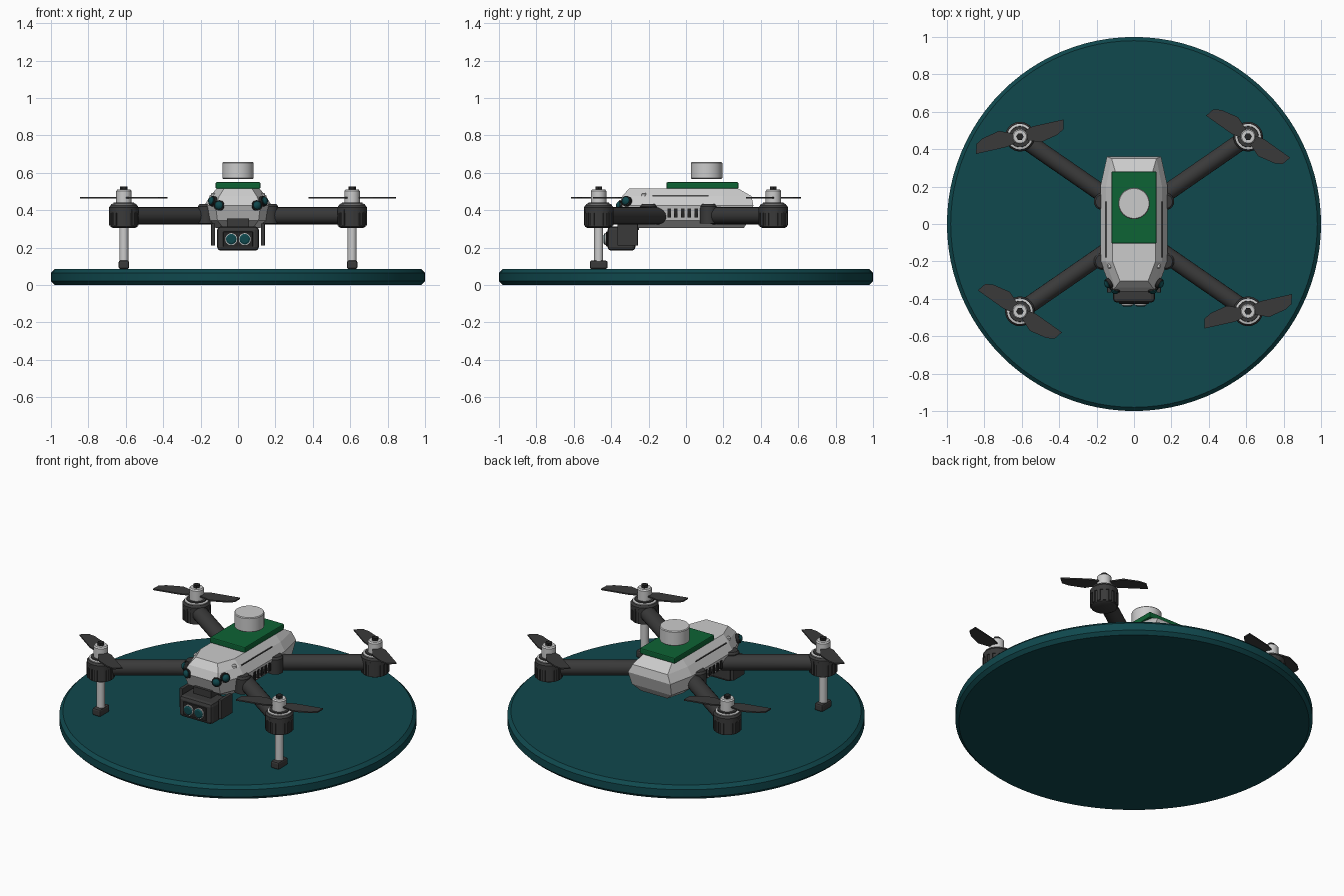
import bpy, bmesh, math
from mathutils import Vector, Matrix

cube = bpy.data.objects.get("Cube")
if cube:
    bpy.data.objects.remove(cube, do_unlink=True)


def material(name, rgb):
    m = bpy.data.materials.new(name)
    m.use_nodes = True
    m.diffuse_color = (*rgb, 1)
    m.node_tree.nodes["Principled BSDF"].inputs["Base Color"].default_value = (*rgb, 1)
    return m


SHELL = material("light grey", (0.6, 0.6, 0.6))
DARK = material("charcoal", (0.042, 0.042, 0.042))
BLACK = material("near black", (0.018, 0.018, 0.018))
TEAL = material("deep teal", (0.005, 0.065, 0.075))
GREEN = material("board green", (0.004, 0.125, 0.035))


def finish(bm, name, mat, matrix=Matrix(), smooth=True):
    bmesh.ops.recalc_face_normals(bm, faces=bm.faces)
    me = bpy.data.meshes.new(name)
    bm.to_mesh(me)
    bm.free()
    me.materials.append(mat)
    if smooth:
        me.shade_smooth()
        me.set_sharp_from_angle(angle=math.radians(32))
    ob = bpy.data.objects.new(name, me)
    ob.matrix_world = matrix
    bpy.context.collection.objects.link(ob)
    return ob


def loft(name, rings, mat, matrix=Matrix(), smooth=False):
    """Join equal-length loops of points and cap both ends."""
    bm = bmesh.new()
    loops = [[bm.verts.new(p) for p in ring] for ring in rings]
    n = len(loops[0])
    for a, b in zip(loops, loops[1:]):
        for i in range(n):
            j = (i + 1) % n
            bm.faces.new((a[i], a[j], b[j], b[i]))
    bm.faces.new(loops[0])
    bm.faces.new(loops[-1])
    return finish(bm, name, mat, matrix, smooth)


def lathe(name, profile, mat, loc=(0, 0, 0), axis=(0, 0, 1), segs=24):
    """Turn an (r, height) profile about an axis through loc."""
    rings = [[(r * math.cos(math.tau * i / segs), r * math.sin(math.tau * i / segs), h)
              for i in range(segs)] for r, h in profile]
    turn = Vector((0, 0, 1)).rotation_difference(Vector(axis)).to_matrix().to_4x4()
    return loft(name, rings, mat, Matrix.Translation(loc) @ turn, True)


def box(name, loc, size, mat, bevel=0.0, spin=0.0):
    bm = bmesh.new()
    bmesh.ops.create_cube(bm, size=1, matrix=Matrix.Diagonal((*size, 1)))
    if bevel:
        bmesh.ops.bevel(bm, geom=bm.edges[:], offset=bevel, segments=2,
                        profile=0.5, affect='EDGES')
    return finish(bm, name, mat, Matrix.Translation(loc) @ Matrix.Rotation(spin, 4, 'Z'), False)


# Landing pad
lathe("landing_pad", [(0.98, 0), (1, 0.02), (1, 0.065), (0.98, 0.085)], TEAL, segs=96)


# Faceted body shell, from horizontal outlines
def outline(z, half):
    return [(x, y, z) for x, y in half] + [(-x, y, z) for x, y in reversed(half)]


loft("body_shell", [
    outline(0.305, [(0.08, -0.26), (0.12, -0.2), (0.12, 0.2), (0.09, 0.31)]),
    outline(0.345, [(0.11, -0.33), (0.165, -0.2), (0.165, 0.2), (0.135, 0.335)]),
    outline(0.425, [(0.12, -0.36), (0.18, -0.2), (0.18, 0.2), (0.145, 0.36)]),
    outline(0.475, [(0.1, -0.34), (0.15, -0.2), (0.15, 0.2), (0.12, 0.35)]),
    outline(0.515, [(0.075, -0.305), (0.115, -0.2), (0.115, 0.2), (0.1, 0.28)]),
], SHELL)

# Circuit board and sensor puck on the roof
box("circuit_board", (0, 0.088, 0.532), (0.24, 0.385, 0.035), GREEN, 0.006)
lathe("sensor_puck", [(0.08, 0.567), (0.084, 0.571), (0.084, 0.652), (0.08, 0.657)],
      SHELL, (0, 0.11, 0), segs=40)

# Camera slung under the nose
box("camera_housing", (0, -0.345, 0.248), (0.224, 0.15, 0.13), DARK, 0.02)
box("camera_mount", (0, -0.3, 0.325), (0.12, 0.1, 0.06), DARK)
box("camera_face", (0, -0.421, 0.245), (0.16, 0.012, 0.08), BLACK, 0.004)

for s in (-1, 1):
    # Camera lens, bracket and nose sensors
    lathe("lens_rim", [(0.032, 0), (0.032, 0.015)], SHELL, (s * 0.036, -0.42, 0.245), (0, -1, 0))
    lathe("lens", [(0.028, 0), (0.028, 0.016), (0.02, 0.021)], TEAL,
          (s * 0.036, -0.42, 0.245), (0, -1, 0))
    box("camera_bracket", (s * 0.133, -0.312, 0.27), (0.022, 0.11, 0.12), DARK, 0.004)
    for x, y, z, d in ((0.135, -0.318, 0.448, (s, -0.6, 0.3)), (0.1, -0.35, 0.425, (s * 0.3, -1, 0.1))):
        lathe("nose_sensor_rim", [(0.028, -0.01), (0.028, 0.008)], BLACK, (s * x, y, z), d, 16)
        lathe("nose_sensor", [(0.022, 0), (0.022, 0.012), (0.015, 0.02), (0.005, 0.024)],
              TEAL, (s * x, y, z), d, 16)
    lathe("roof_stud", [(0.014, 0), (0.014, 0.012), (0.008, 0.018)], SHELL,
          (s * 0.13, -0.225, 0.475), segs=12)
    # Side vents and upper seam
    for i in range(6):
        box("side_vent", (s * 0.17, (i - 2.5) * 0.036, 0.385), (0.02, 0.018, 0.05), BLACK)
    box("side_seam", (s * 0.147, -0.03, 0.476), (0.012, 0.3, 0.005), DARK)

# Propeller half outline: one blade, repeated by half a turn
BLADE = [(0.025, -0.025), (0.1, -0.06), (0.195, -0.046), (0.235, -0.026),
         (0.25, 0.024), (0.08, 0.034), (0.03, 0.025)]


def propeller(x, y, angle):
    pts = BLADE + [(-u, -v) for u, v in BLADE]
    rings = [[(u, v, z) for u, v in pts] for z in (-0.004, 0.004)]
    loft("propeller", rings, DARK,
         Matrix.Translation((x, y, 0.467)) @ Matrix.Rotation(math.radians(angle), 4, 'Z'))


for s in (-1, 1):
    for t in (-1, 1):
        x, y = s * 0.61, t * 0.467
        # Arm and its hinge cap
        root = Vector((s * 0.13, t * 0.135, 0.37))
        run = Vector((x, y, 0.37)) - root
        lathe("arm", [(0.035, 0), (0.046, 0.015), (0.046, run.length)], DARK, root, run, 20)
        lathe("arm_hinge", [(0.045, 0.33), (0.045, 0.42), (0.036, 0.432)], DARK,
              (s * 0.17, -0.2 if t < 0 else 0.12, 0), segs=20)

        # Motor
        lathe("motor_base", [(0.06, 0.305), (0.073, 0.312), (0.073, 0.4)], DARK, (x, y, 0), segs=32)
        lathe("motor_bell", [(0.079, 0.385), (0.079, 0.415), (0.07, 0.427)], DARK, (x, y, 0), segs=32)
        lathe("motor_ring", [(0.068, 0.42), (0.068, 0.432), (0.06, 0.435)], SHELL, (x, y, 0), segs=32)
        lathe("motor_cap", [(0.058, 0.43), (0.055, 0.44)], DARK, (x, y, 0))
        for i in range(14):
            a = math.tau * i / 14
            box("motor_rib", (x + 0.072 * math.cos(a), y + 0.072 * math.sin(a), 0.36),
                (0.014, 0.018, 0.085), DARK, 0, a)

        # Propeller, hub and shaft nut
        propeller(x, y, 16 if s * t < 0 else -32)
        lathe("propeller_hub", [(0.041, 0.435), (0.041, 0.502), (0.035, 0.51)], SHELL, (x, y, 0))
        lathe("shaft_nut", [(0.02, 0.5), (0.02, 0.526)], BLACK, (x, y, 0), segs=6)

        # Front landing legs
        if t < 0:
            lathe("landing_leg", [(0.024, 0.12), (0.024, 0.31)], SHELL, (x, y, 0), segs=20)
            box("landing_foot", (x, y, 0.108), (0.056, 0.095, 0.045), DARK, 0.01)
